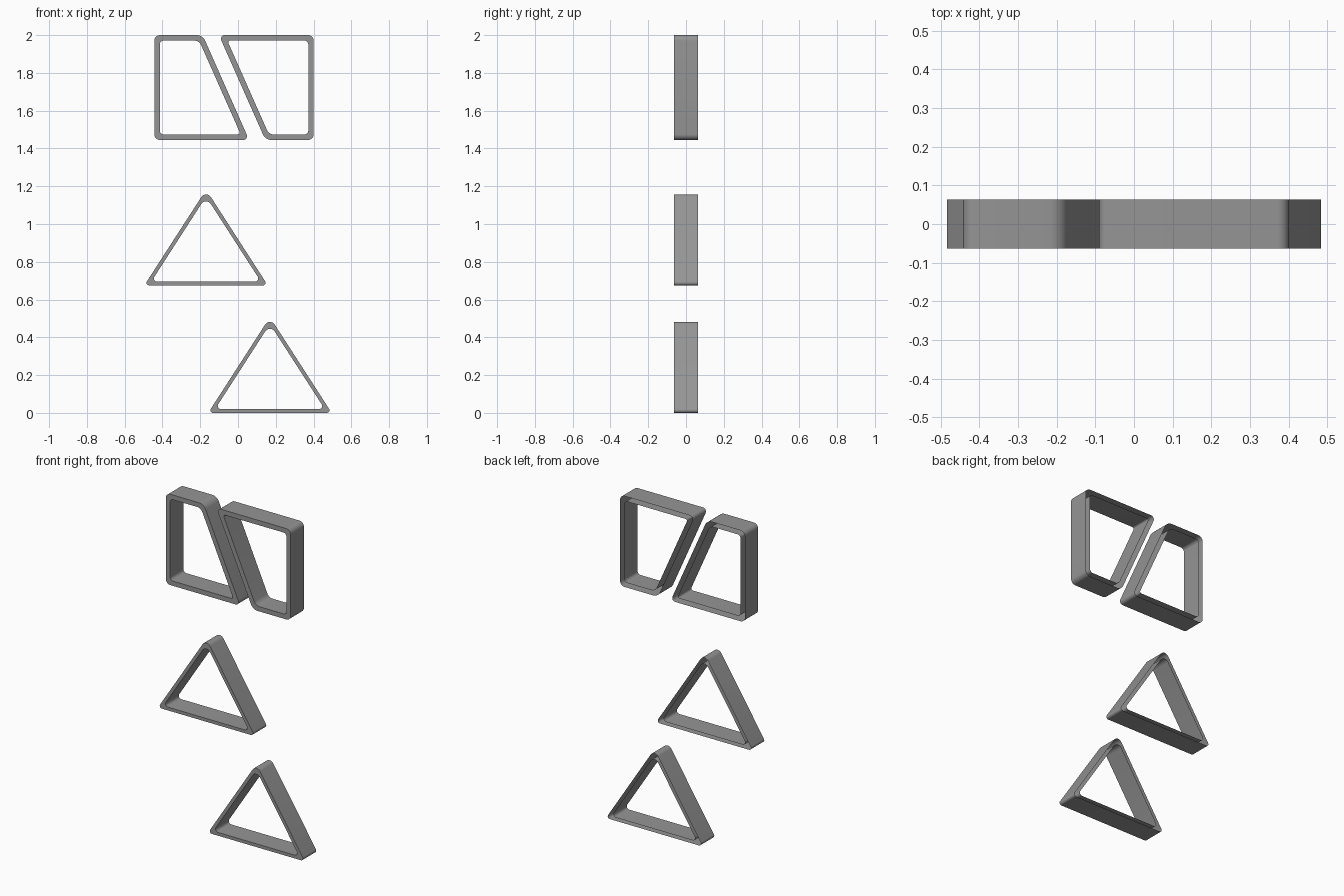
import bpy, bmesh, math
from mathutils import Vector

if "Cube" in bpy.data.objects:
    bpy.data.objects.remove(bpy.data.objects["Cube"])

Y0, Y1 = -0.064, 0.064   # front and back
SEG = 8                  # steps per rounded corner

dark = bpy.data.materials.new("dark_grey")
dark.diffuse_color = (0.3, 0.3, 0.3, 1)
dark.use_nodes = True
dark.node_tree.nodes["Principled BSDF"].inputs["Base Color"].default_value = dark.diffuse_color


def inset(pts, d):
    """Offset a counter-clockwise convex outline inwards by d."""
    out = []
    for i, p in enumerate(pts):
        a = (p - pts[i - 1]).normalized()
        b = (pts[(i + 1) % len(pts)] - p).normalized()
        na, nb = Vector((-a.y, a.x)), Vector((-b.y, b.x))
        out.append(p + (na + nb) * d / (1 + na.dot(nb)))
    return out


def fillet(pts, radii):
    """Round every corner of an outline with its own radius."""
    out = []
    for i, (p, r) in enumerate(zip(pts, radii)):
        u = (pts[i - 1] - p).normalized()
        v = (pts[(i + 1) % len(pts)] - p).normalized()
        half = u.angle(v) / 2
        c = p + (u + v).normalized() * r / math.sin(half)
        s = p + u * r / math.tan(half) - c
        turn = math.pi - 2 * half
        for k in range(SEG + 1):
            a = turn * k / SEG
            out.append(c + Vector((s.x * math.cos(a) - s.y * math.sin(a),
                                   s.x * math.sin(a) + s.y * math.cos(a))))
    return out


def frame(name, corners, wall, r_out, r_in):
    """Rounded frame: front rim, outer and inner walls, open at the back."""
    pts = [Vector(c) for c in corners]
    loops = [fillet(pts, r_out), fillet(inset(pts, wall), r_in)]
    bm = bmesh.new()
    ring = lambda loop, y: [bm.verts.new((p.x, y, p.y)) for p in loop]
    rings = [ring(loops[0], Y1), ring(loops[0], Y0),
             ring(loops[1], Y0), ring(loops[1], Y1)]
    n = len(rings[0])
    for a, b in zip(rings, rings[1:]):
        for i in range(n):
            j = (i + 1) % n
            bm.faces.new((a[i], b[i], b[j], a[j]))
    bmesh.ops.recalc_face_normals(bm, faces=bm.faces)
    # make sure the rim faces the front
    rim = min(bm.faces, key=lambda f: f.calc_center_median().y)
    if rim.normal.y > 0:
        bmesh.ops.reverse_faces(bm, faces=bm.faces)
    me = bpy.data.meshes.new(name)
    bm.to_mesh(me)
    bm.free()
    me.materials.append(dark)
    ob = bpy.data.objects.new(name, me)
    bpy.context.collection.objects.link(ob)
    bpy.context.view_layer.objects.active = ob
    ob.select_set(True)
    bpy.ops.object.shade_smooth_by_angle(angle=math.radians(30))
    ob.select_set(False)


# Upper pair: the right frame is the left one turned half a revolution
trap = [(-0.443, 1.445), (0.059, 1.445), (-0.187, 2.0), (-0.443, 2.0)]
turned = [(-0.042 - x, 3.445 - z) for x, z in trap]
for name, pts in (("upper_left_frame", trap), ("upper_right_frame", turned)):
    frame(name, pts, 0.029, (0.03, 0.02, 0.05, 0.03), (0.02, 0.01, 0.04, 0.02))

# Two equal triangular frames
for name, x, z in (("middle_triangle_frame", -0.169, 0.675),
                   ("lower_triangle_frame", 0.169, 0.0)):
    tri = [(x - 0.327, z), (x + 0.327, z), (x, z + 0.507)]
    frame(name, tri, 0.02, (0.014, 0.014, 0.03), (0.017, 0.017, 0.03))
